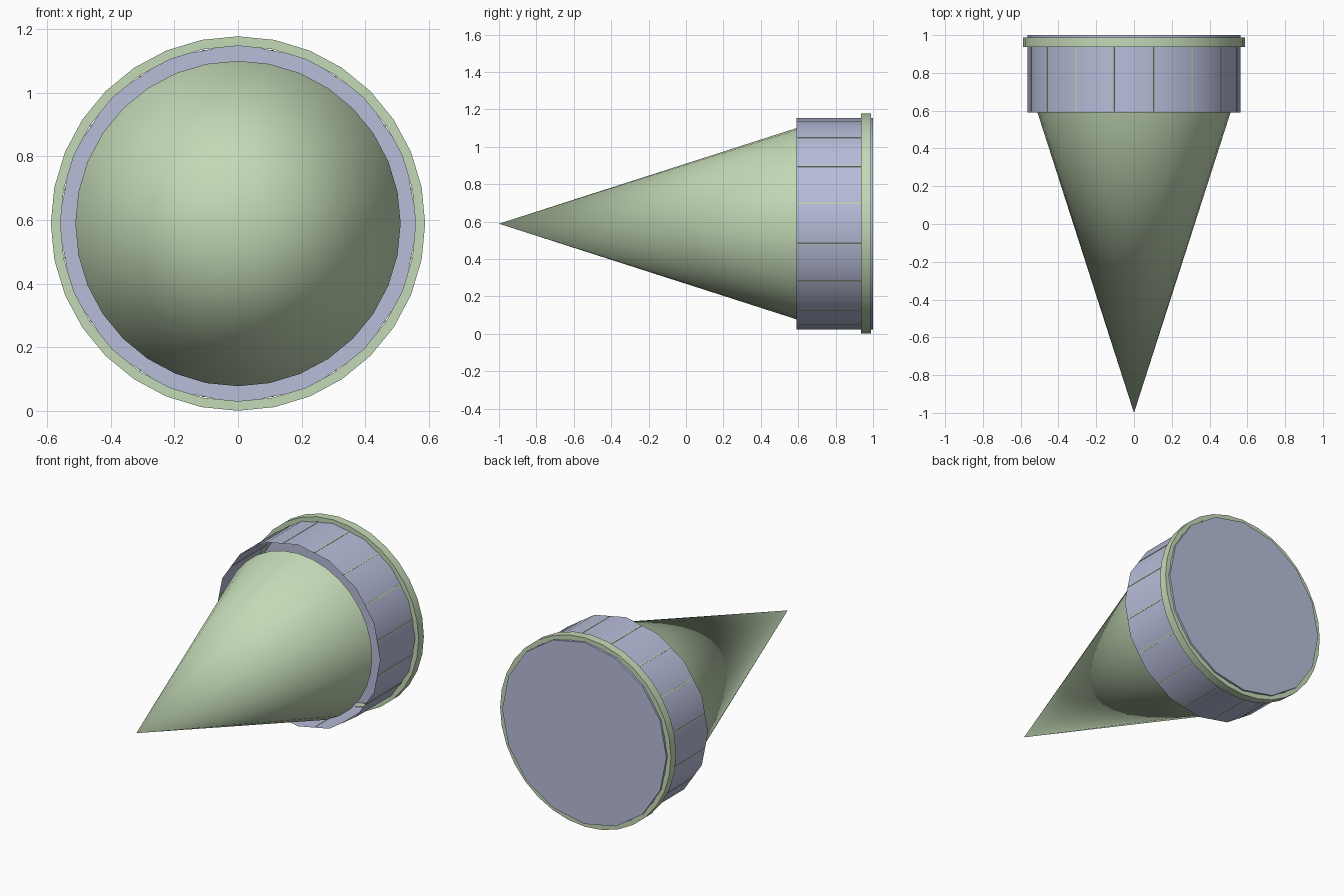
import bpy, bmesh, math
from mathutils import Matrix

if "Cube" in bpy.data.objects:
    bpy.data.objects.remove(bpy.data.objects["Cube"])

ZC = 0.589  # height of the long axis, which runs along y


def material(name, rgb):
    m = bpy.data.materials.new(name)
    m.diffuse_color = (*rgb, 1)
    m.use_nodes = True
    m.node_tree.nodes["Principled BSDF"].inputs["Base Color"].default_value = m.diffuse_color
    return m


GREEN = material("pale_green", (0.55, 0.70, 0.47))
LAVENDER = material("pale_lavender", (0.48, 0.51, 0.70))


def make(name, bm, mat, smooth=True):
    me = bpy.data.meshes.new(name)
    bm.to_mesh(me)
    bm.free()
    me.materials.append(mat)
    ob = bpy.data.objects.new(name, me)
    bpy.context.collection.objects.link(ob)
    if smooth:
        bpy.ops.object.select_all(action='DESELECT')
        ob.select_set(True)
        bpy.context.view_layer.objects.active = ob
        bpy.ops.object.shade_smooth_by_angle(angle=math.radians(30))
    return ob


def lathe(name, profile, sides, mat, closed=False, smooth=True):
    """Spin (radius, y) points about the long axis; radius 0 makes a fan or tip."""
    bm = bmesh.new()
    rings = []
    for r, y in profile:
        n = 1 if r == 0 else sides
        rings.append([bm.verts.new((r * math.sin(2 * math.pi * i / sides), y,
                                    ZC + r * math.cos(2 * math.pi * i / sides)))
                      for i in range(n)])
    pairs = list(zip(rings, rings[1:]))
    if closed:
        pairs.append((rings[-1], rings[0]))
    for a, b in pairs:
        for i in range(sides):
            j = (i + 1) % sides
            corners = [a[i % len(a)], a[j % len(a)], b[j % len(b)], b[i % len(b)]]
            bm.faces.new(list(dict.fromkeys(corners)))
    bmesh.ops.recalc_face_normals(bm, faces=bm.faces)
    return make(name, bm, mat, smooth)


# long smooth cone with a flat base
lathe("cone", [(0, -1), (0.511, 0.59), (0, 0.59)], 32, GREEN)

# 16-sided cup, open to the front, closed at the back
lathe("cap", [(0.565, 0.59), (0.565, 1.0), (0, 1.0)], 16, LAVENDER)

# thin collar near the back of the cap
lathe("collar", [(0.558, 0.936), (0.588, 0.936), (0.588, 0.988), (0.558, 0.988)],
      32, GREEN, closed=True)

# thin ribs down the middle of each cap facet
bm = bmesh.new()
apothem = 0.565 * math.cos(math.pi / 16)
for i in range(16):
    turn = Matrix.Rotation(2 * math.pi * (i + 0.5) / 16, 4, 'Y')
    bmesh.ops.create_cube(bm, size=1, matrix=Matrix.Translation((0, 0, ZC)) @ turn
                          @ Matrix.Translation((0, 0.767, apothem))
                          @ Matrix.Diagonal((0.008, 0.344, 0.004, 1)))
make("ribs", bm, GREEN, smooth=False)
